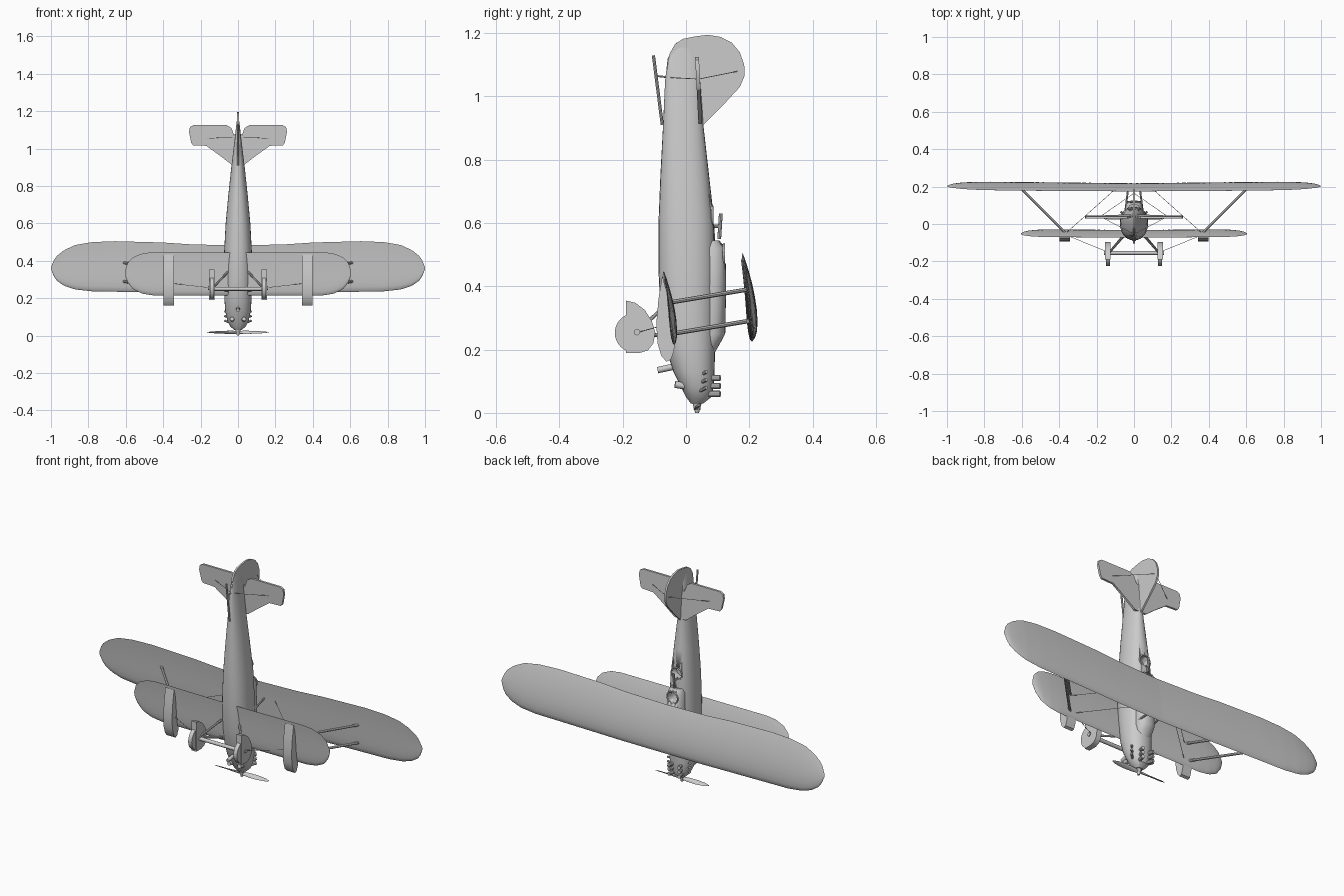
import bpy, bmesh, math
from mathutils import Vector

cube = bpy.data.objects.get("Cube")
if cube:
    bpy.data.objects.remove(cube, do_unlink=True)

grey = bpy.data.materials.new("plain_grey")
grey.use_nodes = True
colour = (0.6, 0.6, 0.6, 1)
grey.diffuse_color = colour
grey.node_tree.nodes["Principled BSDF"].inputs["Base Color"].default_value = colour


def finish(name, bm, angle=35):
    """Turn a bmesh into a shaded object."""
    bmesh.ops.recalc_face_normals(bm, faces=bm.faces)
    mesh = bpy.data.meshes.new(name)
    bm.to_mesh(mesh)
    bm.free()
    mesh.materials.append(grey)
    obj = bpy.data.objects.new(name, mesh)
    bpy.context.collection.objects.link(obj)
    bpy.ops.object.select_all(action='DESELECT')
    obj.select_set(True)
    bpy.context.view_layer.objects.active = obj
    bpy.ops.object.shade_smooth_by_angle(angle=math.radians(angle))
    return obj


def loft(name, rings):
    """Skin a row of equal rings and cap both ends."""
    bm = bmesh.new()
    rows = [[bm.verts.new(p) for p in ring] for ring in rings]
    n = len(rows[0])
    for a, b in zip(rows, rows[1:]):
        for i in range(n):
            j = (i + 1) % n
            bm.faces.new((a[i], a[j], b[j], b[i]))
    bm.faces.new(rows[0])
    bm.faces.new(rows[-1])
    return finish(name, bm)


def rod(name, start, end, radius, sides=8, tip=None):
    start, end = Vector(start), Vector(end)
    span = end - start
    bm = bmesh.new()
    bmesh.ops.create_cone(bm, cap_ends=True, segments=sides, radius1=radius,
                          radius2=radius if tip is None else tip, depth=span.length)
    turn = span.to_track_quat('Z', 'Y').to_matrix().to_4x4()
    bm.transform(turn)
    bmesh.ops.translate(bm, verts=bm.verts, vec=(start + end) / 2)
    return finish(name, bm)


def side_plate(name, outline, x, width):
    """Plate cut from a (y, z) outline."""
    return loft(name, [[(x + s * width / 2, y, z) for y, z in outline] for s in (-1, 1)])


def body(name, table, sides=28, power=0.9):
    """Body from rows of (z, belly, back, half width)."""
    rings = []
    for z, low, high, half in table:
        ring = []
        for i in range(sides):
            a = math.tau * i / sides
            c, s = math.cos(a), math.sin(a)
            ring.append((half * math.copysign(abs(c) ** power, c),
                         (low + high) / 2 + (high - low) / 2 * math.copysign(abs(s) ** power, s), z))
        rings.append(ring)
    return loft(name, rings)


def lookup(table, x):
    for a, b in zip(table, table[1:]):
        if x <= b[0]:
            f = (x - a[0]) / (b[0] - a[0])
            return [p + (q - p) * f for p, q in zip(a, b)]
    return table[-1]


def airfoil(steps=10):
    """Closed section as (chord fraction, height) pairs."""
    def half(t):
        return 0.5 * (0.297 * math.sqrt(t) - 0.126 * t - 0.35 * t * t + 0.28 * t ** 3 - 0.1 * t ** 4)
    ts = [(1 - math.cos(math.pi * i / steps)) / 2 for i in range(steps + 1)]
    camber = [0.12 * t * (1 - t) for t in ts]
    upper = [(t, c + half(t)) for t, c in zip(ts, camber)]
    lower = [(t, c - half(t)) for t, c in zip(ts, camber)]
    return upper + lower[-1:0:-1]


def wing(name, table, height, middle, slope, rise, ribs):
    """Wing from (x, leading edge, trailing edge), with fabric sagging between ribs."""
    span = table[-1][0]
    rings = []
    for i in range(2 * ribs + 1):
        x = span * (i / ribs - 1)
        lead, trail = lookup(table, abs(x))[1:]
        chord = trail - lead
        swell = 1 if i % 2 else 0.95
        ring = []
        for t, h in airfoil():
            z = lead + chord * t
            y = height + rise * abs(x) / span + slope * (middle - z) + h * chord * swell
            ring.append((x, y, z))
        rings.append(ring)
    return loft(name, rings)


# Fuselage with raised decking ahead of the front cockpit
fuselage = body("fuselage", [
    (0.03, 0.015, 0.055, 0.02), (0.05, 0, 0.08, 0.042), (0.08, -0.015, 0.087, 0.057),
    (0.13, -0.04, 0.09, 0.068), (0.2, -0.062, 0.092, 0.073), (0.3, -0.08, 0.094, 0.075),
    (0.45, -0.087, 0.094, 0.074), (0.6, -0.087, 0.09, 0.066), (0.75, -0.081, 0.073, 0.052),
    (0.9, -0.073, 0.056, 0.036), (1.05, -0.066, 0.046, 0.018), (1.12, -0.058, 0.035, 0.01),
    (1.17, -0.03, 0.01, 0.003)])
decking = body("raised_decking", [
    (0.18, 0.03, 0.085, 0.03), (0.22, 0.03, 0.108, 0.045), (0.25, 0.03, 0.124, 0.05),
    (0.4, 0.03, 0.127, 0.05), (0.52, 0.03, 0.125, 0.046), (0.545, 0.03, 0.105, 0.035)])

# Cockpit openings with padded rims
for label, z, back in (("front", 0.5, 0.124), ("rear", 0.62, 0.087)):
    cutter = rod("cockpit_cutter", (0, 0.04, z), (0, 0.2, z), 0.03, 24)
    cutter.hide_render = True
    for part in (fuselage, decking):
        cut = part.modifiers.new("cockpit", 'BOOLEAN')
        cut.operation = 'DIFFERENCE'
        cut.object = cutter
        bpy.context.view_layer.objects.active = part
        bpy.ops.object.modifier_apply(modifier=cut.name)
    bpy.data.objects.remove(cutter, do_unlink=True)
    rim = [(0.033 * math.cos(a), back - 0.004, z + 0.033 * math.sin(a))
           for a in (math.tau * i / 16 for i in range(16))]
    curve = bpy.data.curves.new(label + "_cockpit_rim", 'CURVE')
    curve.dimensions = '3D'
    curve.bevel_depth = 0.004
    curve.bevel_resolution = 1
    spline = curve.splines.new('POLY')
    spline.points.add(len(rim) - 1)
    for point, p in zip(spline.points, rim):
        point.co = (*p, 1)
    spline.use_cyclic_u = True
    curve.materials.append(grey)
    bpy.context.collection.objects.link(bpy.data.objects.new(label + "_cockpit_rim", curve))
rod("rear_gun", (0, 0.105, 0.55), (0, 0.11, 0.63), 0.006)
rod("gun_post", (0, 0.07, 0.59), (0, 0.108, 0.59), 0.005)

# Wings
wing("upper_wing", [(0, 0.225, 0.482), (0.25, 0.227, 0.488), (0.4, 0.23, 0.498), (0.66, 0.235, 0.505),
                    (0.78, 0.237, 0.5), (0.87, 0.247, 0.485), (0.93, 0.267, 0.457),
                    (0.97, 0.295, 0.425), (0.99, 0.325, 0.395), (1, 0.355, 0.365)],
     0.19, 0.36, 0.13, 0.012, 64)
wing("lower_wing", [(0, 0.215, 0.445), (0.45, 0.215, 0.447), (0.51, 0.224, 0.44), (0.56, 0.247, 0.42),
                    (0.59, 0.285, 0.39), (0.605, 0.325, 0.345)],
     -0.057, 0.33, 0.14, 0.005, 42)

# Tail surfaces
side_plate("fin_and_rudder", [
    (0.03, 0.92), (0.055, 0.91), (0.115, 0.97), (0.17, 1.03), (0.185, 1.065), (0.184, 1.1), (0.17, 1.14),
    (0.145, 1.17), (0.11, 1.188), (0.07, 1.195), (0.03, 1.19), (-0.01, 1.182), (-0.035, 1.165),
    (-0.052, 1.135), (-0.06, 1.09), (-0.05, 1.03)], 0, 0.01)
tail_half = [(0.035, 0.915), (0.1, 0.965), (0.17, 1.015), (0.24, 1.018), (0.25, 1.03), (0.262, 1.09),
             (0.257, 1.115), (0.24, 1.125), (0.06, 1.125), (0.035, 1.11), (0.02, 1.07)]
tail = tail_half + [(-x, z) for x, z in reversed(tail_half)]
loft("tailplane", [[(x, 0.04 + s * 0.006 + 0.05 * (1.02 - z), z) for x, z in tail] for s in (-1, 1)])
rod("tail_skid", (0, -0.075, 0.91), (0, -0.103, 1.13), 0.005)
rod("skid_brace", (0, -0.05, 1.06), (0, -0.094, 1.065), 0.003)

# Propeller and spinner
hub = Vector((0, 0.035, 0.018))
rod("spinner", hub + Vector((0, 0, 0.025)), hub - Vector((0, 0, 0.018)), 0.018, 16, 0.006)
for side, label in ((1, "left"), (-1, "right")):
    blade = []
    for r, chord, thick, twist in ((0, 0.008, 0.006, 55), (0.04, 0.012, 0.005, 45), (0.09, 0.014, 0.003, 30),
                                   (0.14, 0.011, 0.002, 22), (0.165, 0.003, 0.001, 18)):
        t = side * math.radians(twist)
        ring = []
        for a in (math.tau * i / 10 for i in range(10)):
            u, v = chord * math.cos(a), thick * math.sin(a)
            ring.append(hub + Vector((side * r, u * math.cos(t) - v * math.sin(t),
                                      u * math.sin(t) + v * math.cos(t))))
        blade.append(ring)
    loft(label + "_propeller_blade", blade)

# Paired parts
spat = [(-0.19, 0.19), (-0.19, 0.355), (-0.16, 0.348), (-0.13, 0.325), (-0.108, 0.29), (-0.097, 0.255),
        (-0.103, 0.22), (-0.12, 0.198), (-0.145, 0.19)]
pod = [(-0.075, 0.435), (-0.087, 0.36), (-0.094, 0.28), (-0.09, 0.22), (-0.078, 0.18), (-0.062, 0.162),
       (-0.048, 0.168), (-0.038, 0.195), (-0.034, 0.235), (-0.05, 0.34)]
for side, label in ((1, "left_"), (-1, "right_")):
    def bar(name, a, b, radius, sides=8):
        rod(label + name, (side * a[0], *a[1:]), (side * b[0], *b[1:]), radius, sides)

    # Landing gear
    bar("wheel", (0.129, -0.163, 0.253), (0.151, -0.163, 0.253), 0.062, 32)
    side_plate(label + "wheel_fairing", spat, side * 0.14, 0.03)
    bar("wheel_hub", (0.12, -0.155, 0.255), (0.16, -0.155, 0.255), 0.01, 12)
    bar("front_gear_leg", (0.13, -0.15, 0.255), (0.055, -0.06, 0.24), 0.006)
    bar("rear_gear_leg", (0.13, -0.15, 0.26), (0.055, -0.065, 0.34), 0.006)
    side_plate(label + "underwing_pod", pod, side * 0.37, 0.054)

    # Wing struts and bracing wires
    for row, z in (("front", 0.25), ("rear", 0.35)):
        bar(row + "_wing_strut", (0.37, -0.045, z), (0.61, 0.195, z + 0.04), 0.007)
        bar(row + "_cabane_strut", (0.045, 0.08, z + 0.02), (0.03, 0.2, z + 0.04), 0.005)
        bar(row + "_flying_wire", (0.36, -0.045, z), (0.09, 0.195, z + 0.04), 0.0013, 5)
    bar("gear_wire", (0.14, -0.15, 0.255), (0.36, -0.06, 0.28), 0.0013, 5)
    bar("upper_tail_wire", (0.18, 0.04, 1.055), (0, 0.165, 1.08), 0.0013, 5)
    bar("lower_tail_wire", (0.18, 0.04, 1.055), (0, -0.055, 1.06), 0.0013, 5)

    # Engine cylinders and exhausts
    for number in range(3):
        z = 0.06 + 0.025 * number
        bar("cylinder_%d" % (number + 1), (0.02, 0.06, z), (0.032, 0.108, z), 0.01, 10)
        bar("exhaust_%d" % (number + 1), (0.045, 0.045, z + 0.01), (0.07, 0.065, z + 0.02), 0.006)
    bar("lower_port", (0.03, -0.005, 0.085), (0.032, -0.035, 0.09), 0.011, 12)
rod("axle", (-0.14, -0.155, 0.25), (0.14, -0.155, 0.25), 0.01, 12)
rod("lower_intake", (0, -0.02, 0.15), (0, -0.09, 0.135), 0.01, 12)
